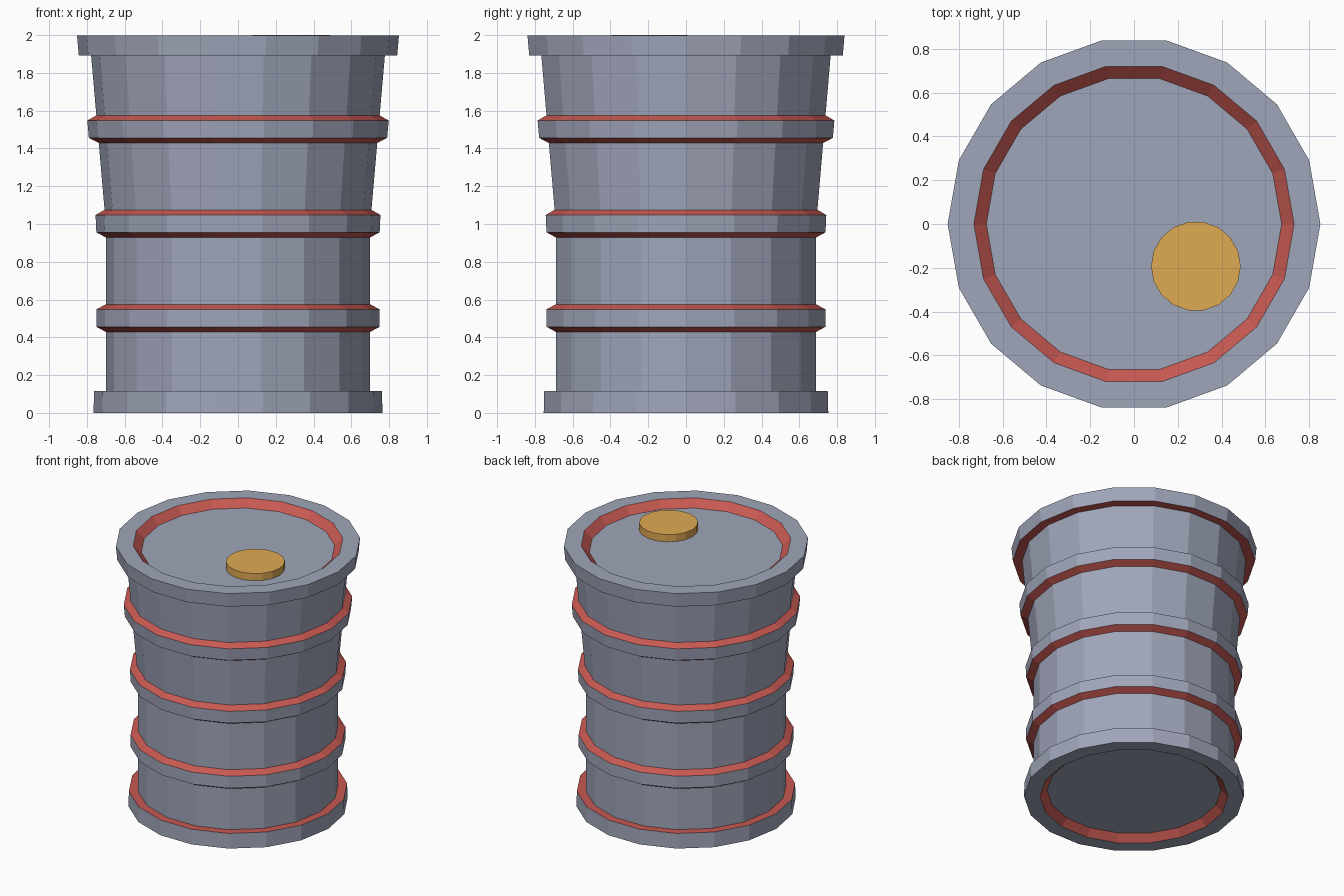
import bpy, bmesh, math

if "Cube" in bpy.data.objects:
    bpy.data.objects.remove(bpy.data.objects["Cube"])

SIDES = 18


def material(name, rgb):
    m = bpy.data.materials.new(name)
    m.diffuse_color = (*rgb, 1)
    m.use_nodes = True
    m.node_tree.nodes["Principled BSDF"].inputs["Base Color"].default_value = m.diffuse_color
    return m


grey = material("blue grey metal", (0.35, 0.38, 0.49))
red = material("red trim", (0.58, 0.10, 0.085))
gold = material("gold cap", (0.74, 0.40, 0.085))


def lathe(name, profile, mats, centre=(0, 0)):
    """Revolve (radius, z, material of band to next point), capping both ends."""
    bm = bmesh.new()
    rings = []
    for r, z, _ in profile:
        rings.append([bm.verts.new((centre[0] + r * math.cos(2 * math.pi * i / SIDES),
                                    centre[1] + r * math.sin(2 * math.pi * i / SIDES), z))
                      for i in range(SIDES)])
    for (lo, hi), (_, _, mi) in zip(zip(rings, rings[1:]), profile):
        for i in range(SIDES):
            j = (i + 1) % SIDES
            bm.faces.new((lo[i], lo[j], hi[j], hi[i])).material_index = mi
    bm.faces.new(rings[0][::-1])
    bm.faces.new(rings[-1])
    me = bpy.data.meshes.new(name)
    bm.to_mesh(me)
    bm.free()
    for m in mats:
        me.materials.append(m)
    ob = bpy.data.objects.new(name, me)
    bpy.context.collection.objects.link(ob)
    return ob


def base(z):
    """Barrel wall radius: straight below mid height, flaring above."""
    return 0.70 + 0.087 * max(0, z - 1)


# barrel: recessed bottom, lower rim, three hoops, upper rim, recessed lid
G, R = 0, 1
profile = [(0.605, 0.05, R), (0.655, 0, G), (0.765, 0, G), (0.762, 0.115, R), (0.70, 0.115, G)]
for mid in (0.502, 1.002, 1.502):
    for dz, out, mat in ((-0.073, 0, R), (-0.046, 0.05, G), (0.046, 0.05, R), (0.073, 0, G)):
        profile.append((base(mid + dz) + out, mid + dz, mat))
profile += [(base(1.893), 1.893, R), (0.843, 1.893, G), (0.852, 1.997, G),
            (0.732, 1.997, R), (0.675, 1.945, G)]
lathe("barrel", profile, [grey, red])

# filler cap on the lid
lathe("filler_cap", [(0.205, 1.94, 0), (0.205, 2.0, 0)], [gold], (0.283, -0.193))
